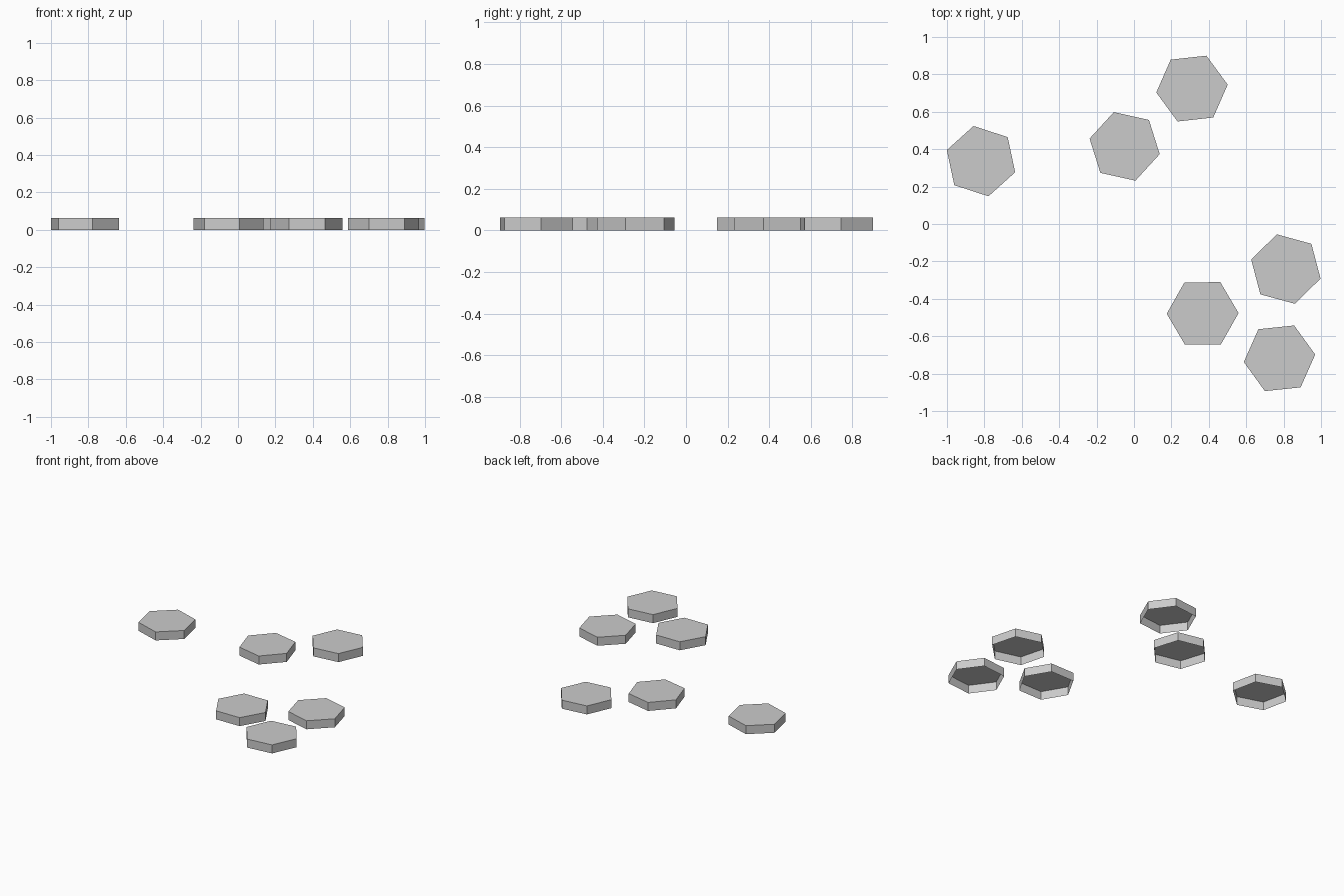
import bpy, bmesh
from math import radians
from mathutils import Matrix

cube = bpy.data.objects.get("Cube")
if cube:
    bpy.data.objects.remove(cube, do_unlink=True)

RADIUS, HEIGHT = 0.192, 0.063

stone = bpy.data.materials.new("grey_stone")
stone.use_nodes = True
GREY = (0.6, 0.6, 0.6, 1)
stone.diffuse_color = GREY
stone.node_tree.nodes["Principled BSDF"].inputs["Base Color"].default_value = GREY


def hex_tile(name, x, y, turn):
    """Flat hexagonal slab with an open underside; one corner points along turn."""
    bm = bmesh.new()
    bmesh.ops.create_cone(bm, cap_ends=True, segments=6, radius1=RADIUS,
                          radius2=RADIUS, depth=HEIGHT)
    # remove the bottom cap
    bottom = [f for f in bm.faces if f.normal.z < -0.5]
    bmesh.ops.delete(bm, geom=bottom, context="FACES_ONLY")
    # put a corner on +x, then turn
    v = bm.verts[:][0].co
    start = v.xy.angle_signed((1, 0))
    bmesh.ops.transform(bm, verts=bm.verts,
                        matrix=Matrix.Rotation(start + radians(turn), 4, "Z"))
    bmesh.ops.translate(bm, verts=bm.verts, vec=(0, 0, HEIGHT / 2))
    mesh = bpy.data.meshes.new(name)
    bm.to_mesh(mesh)
    bm.free()
    mesh.materials.append(stone)
    tile = bpy.data.objects.new(name, mesh)
    tile.location = (x, y, 0)
    bpy.context.collection.objects.link(tile)


# scattered tiles: name, centre x, centre y, turn in degrees
for tile in [
    ("tile_far_right", -0.818, 0.336, 42),
    ("tile_back_middle", -0.05, 0.415, 47.5),
    ("tile_back_left", 0.31, 0.724, 6.3),
    ("tile_left", 0.812, -0.241, 44.7),
    ("tile_front_middle", 0.367, -0.478, 0.5),
    ("tile_front_left", 0.778, -0.718, 6),
]:
    hex_tile(*tile)
